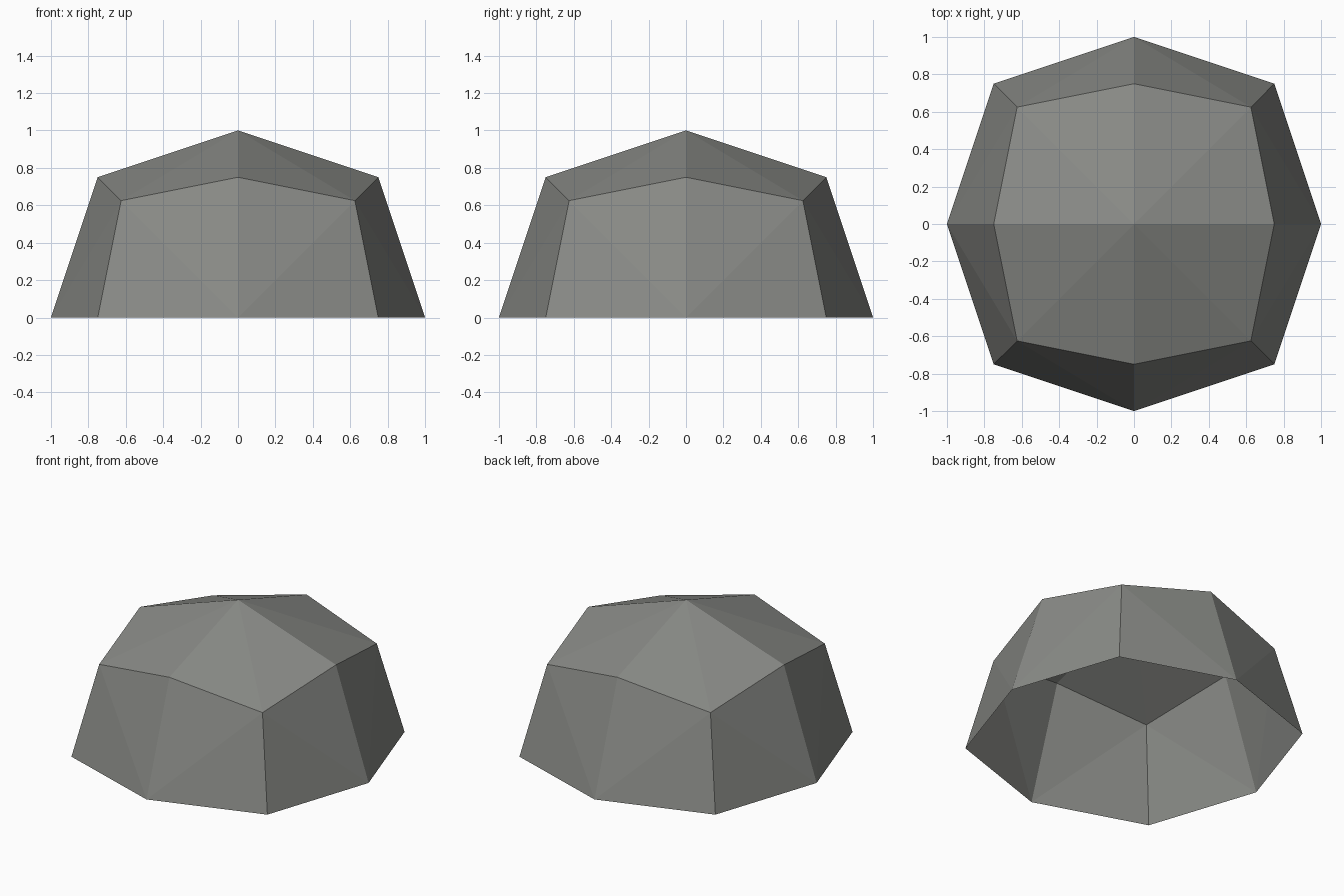
import bpy, bmesh

if "Cube" in bpy.data.objects:
    bpy.data.objects.remove(bpy.data.objects["Cube"])

# Single flat colour
grey = bpy.data.materials.new("stone grey")
grey.diffuse_color = (0.25, 0.256, 0.24, 1)
grey.use_nodes = True
grey.node_tree.nodes["Principled BSDF"].inputs["Base Color"].default_value = grey.diffuse_color

# Open dome: a gridded cube rounded to a faceted ball, lower half removed
bm = bmesh.new()
bmesh.ops.create_cube(bm, size=2)
bmesh.ops.subdivide_edges(bm, edges=bm.edges[:], cuts=1, use_grid_fill=True)


def off_axis(v):
    return sum(abs(c) > 0.01 for c in v.co)


# Pull in edge midpoints and corners, keep face centres
rank = {v: off_axis(v) for v in bm.verts}
for v, n in rank.items():
    v.co *= {1: 1.0, 2: 0.75, 3: 0.625}[n]
bmesh.ops.delete(bm, geom=[v for v in bm.verts if v.co.z < -0.01], context='VERTS')

# Crease each quad from face centre to corner so every facet is convex
for f in bm.faces[:]:
    centre = next(v for v in f.verts if off_axis(v) == 1)
    corner = next(v for v in f.verts if off_axis(v) == 3)
    bmesh.utils.face_split(f, centre, corner)

bm.normal_update()
mesh = bpy.data.meshes.new("dome_shell")
bm.to_mesh(mesh)
bm.free()
mesh.materials.append(grey)
dome = bpy.data.objects.new("dome_shell", mesh)
bpy.context.collection.objects.link(dome)
